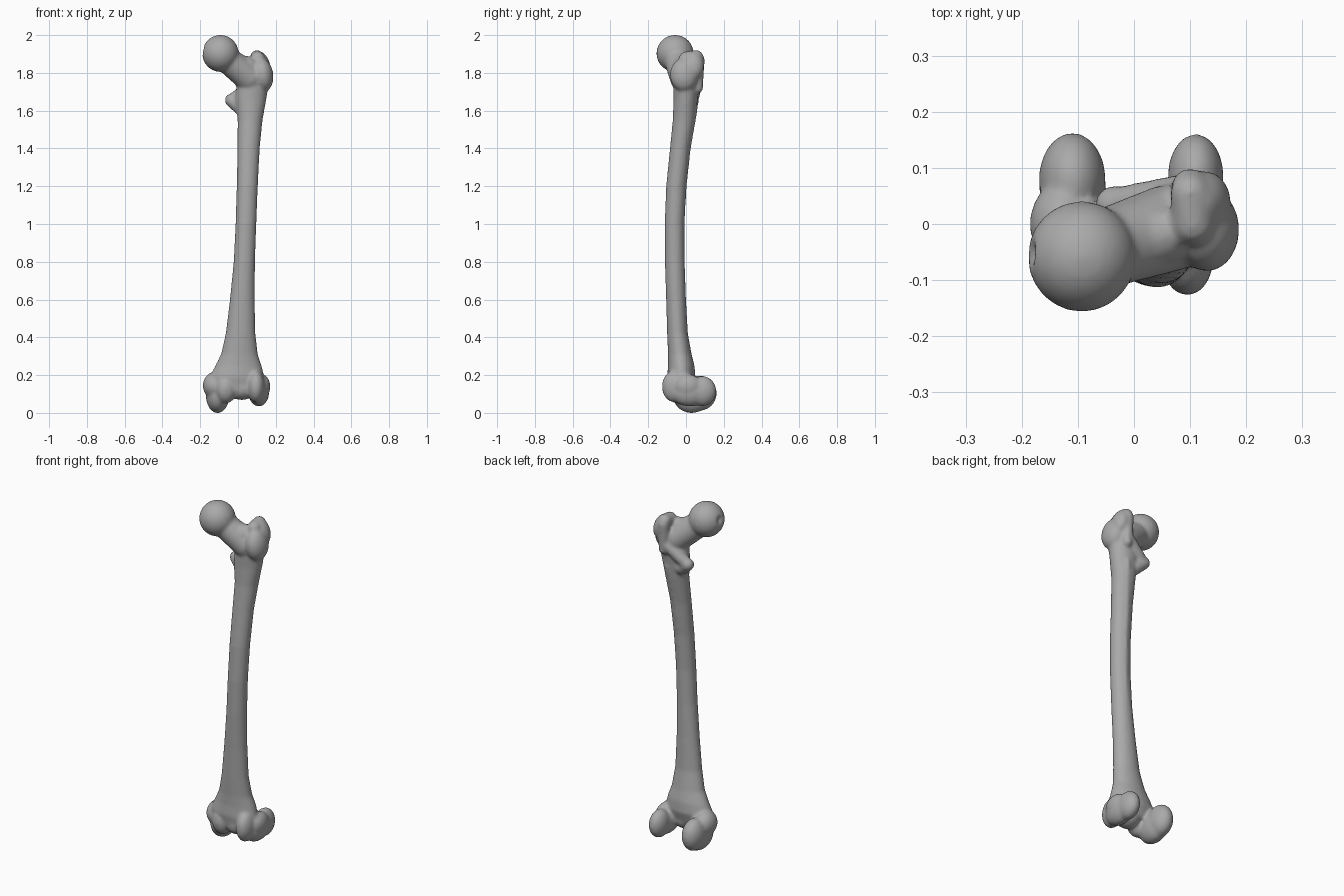
import bpy
import bmesh
import math
from mathutils import Matrix, Vector

cube = bpy.data.objects.get("Cube")
if cube:
    bpy.data.objects.remove(cube)

bone_mat = bpy.data.materials.new("bone_grey")
bone_mat.use_nodes = True
GREY = (0.4, 0.4, 0.4, 1)
bone_mat.diffuse_color = GREY
bone_mat.node_tree.nodes["Principled BSDF"].inputs["Base Color"].default_value = GREY

bm = bmesh.new()


def ball(centre, radii, tilt=0):
    """Ellipsoid, tilted about y by the given degrees."""
    m = (Matrix.Translation(centre) @ Matrix.Rotation(math.radians(tilt), 4, 'Y')
         @ Matrix.Diagonal((*radii, 1)))
    bmesh.ops.create_uvsphere(bm, u_segments=24, v_segments=14, radius=1, matrix=m)


def limb(a, b, ra, rb):
    """Tapered rod with round ends."""
    a, b = Vector(a), Vector(b)
    turn = (b - a).to_track_quat('Z', 'Y').to_matrix().to_4x4()
    bmesh.ops.create_cone(bm, cap_ends=True, segments=24, radius1=ra, radius2=rb,
                          depth=(b - a).length,
                          matrix=Matrix.Translation((a + b) / 2) @ turn)
    ball(a, (ra, ra, ra))
    ball(b, (rb, rb, rb))


def shaft(sections, sides=32):
    """Loft of oval rings given as height, x range, y range."""
    rings = []
    for z, x0, x1, y0, y1 in sections:
        ring = []
        for i in range(sides):
            a = math.tau * i / sides
            ring.append(bm.verts.new(((x0 + x1) / 2 + (x1 - x0) / 2 * math.cos(a),
                                      (y0 + y1) / 2 + (y1 - y0) / 2 * math.sin(a), z)))
        rings.append(ring)
    for low, high in zip(rings, rings[1:]):
        for i in range(sides):
            j = (i + 1) % sides
            bm.faces.new((low[i], low[j], high[j], high[i]))
    bm.faces.new(rings[0][::-1])
    bm.faces.new(rings[-1])


# Shaft, bowed forward and flared at the knee
shaft([
    (0.12, -0.13, 0.13, -0.09, 0.03),
    (0.19, -0.15, 0.14, -0.10, 0.05),
    (0.25, -0.12, 0.125, -0.095, 0.045),
    (0.31, -0.09, 0.105, -0.095, 0.03),
    (0.42, -0.065, 0.092, -0.10, 0.01),
    (0.60, -0.043, 0.088, -0.105, 0.0),
    (0.80, -0.023, 0.09, -0.112, -0.007),
    (1.00, -0.013, 0.097, -0.113, -0.01),
    (1.20, -0.007, 0.105, -0.105, 0.0),
    (1.40, -0.003, 0.115, -0.085, 0.022),
    (1.55, -0.002, 0.13, -0.07, 0.05),
    (1.66, -0.015, 0.15, -0.066, 0.062),
    (1.76, -0.005, 0.165, -0.068, 0.07),
    (1.82, 0.02, 0.16, -0.065, 0.06)])

# Rough line down the back of the shaft
ridge = [(0.03, -0.012, 0.5), (0.04, -0.021, 0.8), (0.045, -0.021, 1.0),
         (0.052, -0.01, 1.2), (0.06, 0.012, 1.4), (0.085, 0.05, 1.62)]
for low, high in zip(ridge, ridge[1:]):
    limb(low, high, 0.014, 0.014)

# Head and neck
HEAD = Vector((-0.093, -0.058, 1.903))
ball(HEAD, (0.097, 0.099, 0.098))
limb((-0.06, -0.047, 1.873), (0.06, -0.008, 1.775), 0.07, 0.078)
ball((0.04, -0.02, 1.83), (0.07, 0.055, 0.06))

# Greater trochanter, its hooked tip and the crest behind
ball((0.13, -0.01, 1.79), (0.057, 0.075, 0.09), -8)
ball((0.125, 0.04, 1.84), (0.045, 0.055, 0.075), -15)
limb((0.105, 0.0, 1.875), (0.1, 0.055, 1.885), 0.038, 0.036)
limb((0.1, 0.065, 1.87), (0.1, 0.062, 1.72), 0.034, 0.028)
limb((0.1, 0.062, 1.76), (-0.01, 0.035, 1.67), 0.03, 0.035)

# Lesser trochanter
limb((0.01, 0.02, 1.62), (-0.035, 0.034, 1.655), 0.04, 0.035)

# Inner condyle
ball((-0.11, 0.078, 0.105), (0.06, 0.085, 0.092))
ball((-0.108, 0.03, 0.09), (0.062, 0.1, 0.091))
ball((-0.128, 0.0, 0.145), (0.058, 0.075, 0.07))
ball((-0.065, -0.045, 0.13), (0.06, 0.06, 0.08))

# Outer condyle
ball((0.11, 0.085, 0.115), (0.05, 0.076, 0.08))
ball((0.11, 0.02, 0.11), (0.055, 0.1, 0.076))
ball((0.124, 0.01, 0.14), (0.047, 0.075, 0.065))
ball((0.095, -0.06, 0.14), (0.047, 0.068, 0.085))

# Kneecap groove floor
ball((0.02, -0.03, 0.13), (0.07, 0.065, 0.062))

mesh = bpy.data.meshes.new("thigh_bone")
bm.to_mesh(mesh)
bm.free()
bone = bpy.data.objects.new("thigh_bone", mesh)
bpy.context.collection.objects.link(bone)
bpy.context.view_layer.objects.active = bone
bone.select_set(True)

# Fuse everything into one skin and soften the seams
remesh = bone.modifiers.new("fuse", 'REMESH')
remesh.mode = 'VOXEL'
remesh.voxel_size = 0.008
soften = bone.modifiers.new("soften", 'SMOOTH')
soften.factor = 0.5
soften.iterations = 8
for name in ("fuse", "soften"):
    bpy.ops.object.modifier_apply(modifier=name)

# Ligament pit on the head
pit = HEAD + Vector((-0.95, 0.05, 0.2)).normalized() * 0.097
for v in bone.data.vertices:
    d = (v.co - pit).length
    if d < 0.035:
        v.co += (HEAD - v.co).normalized() * 0.014 * (1 + math.cos(math.pi * d / 0.035)) / 2

bone.data.materials.clear()
bone.data.materials.append(bone_mat)
bpy.ops.object.shade_smooth()
